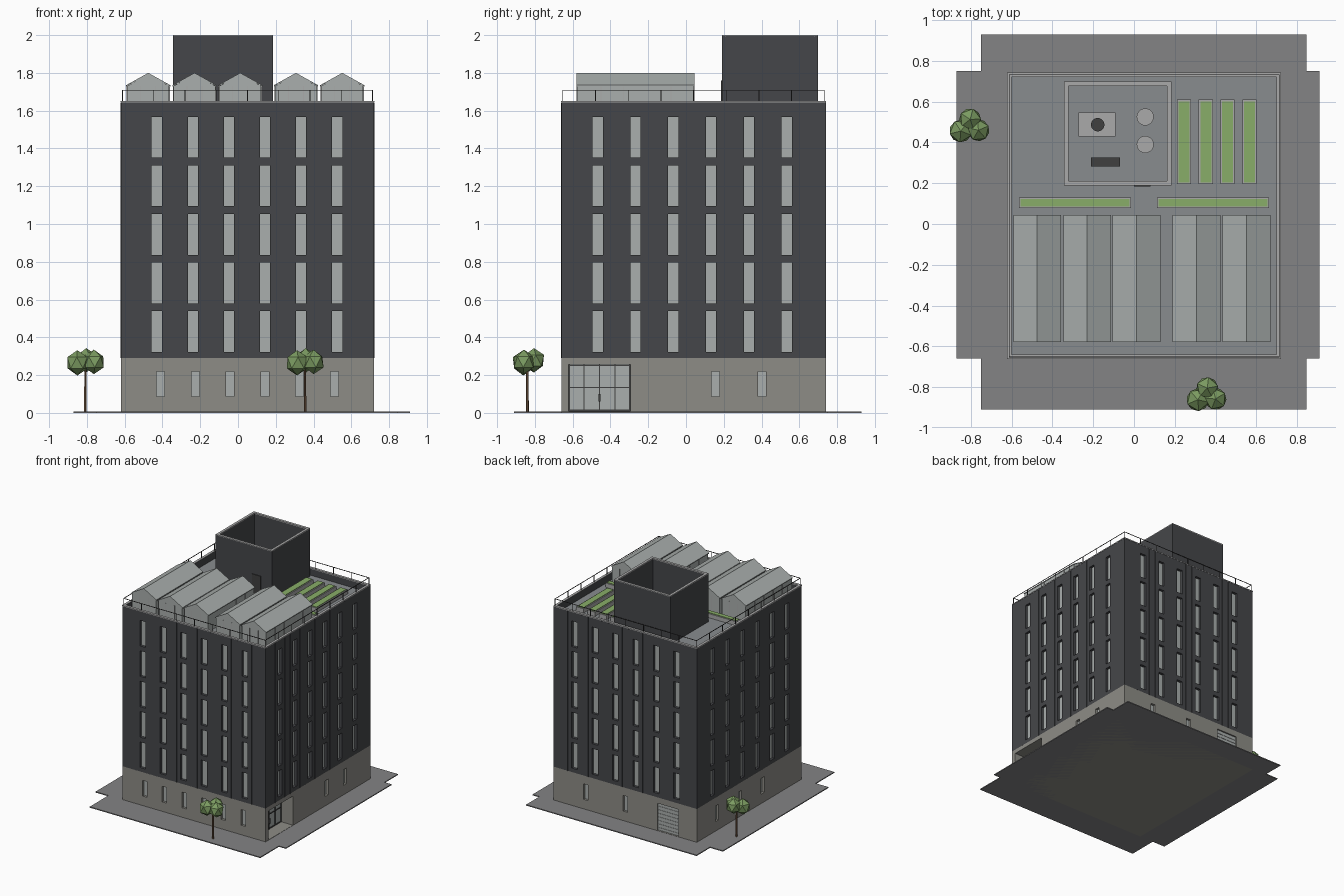
import bpy, bmesh, math
from mathutils import Matrix, Vector

if "Cube" in bpy.data.objects:
    bpy.data.objects.remove(bpy.data.objects["Cube"])


def mat(name, r, g, b):
    m = bpy.data.materials.new(name)
    m.diffuse_color = (r, g, b, 1)
    m.use_nodes = True
    m.node_tree.nodes["Principled BSDF"].inputs["Base Color"].default_value = m.diffuse_color
    return m


DARK = mat("dark_cladding", .06, .062, .068)
STONE = mat("stone", .27, .265, .24)
GLASS = mat("glass", .40, .43, .42)
PAVE = mat("paving", .23, .23, .235)
DECK = mat("deck", .25, .265, .275)
METAL = mat("metal", .40, .40, .40)
BLACK = mat("black_metal", .05, .05, .05)
GREEN = mat("planting", .25, .42, .14)
LEAF = mat("leaves", .20, .33, .12)
BARK = mat("bark", .16, .09, .05)

X0, X1, Y0, Y1 = -.62, .72, -.66, .74
BASE, TOP, ROOF = .29, 1.65, 1.59


def finish(bm, name, material):
    me = bpy.data.meshes.new(name)
    bm.to_mesh(me)
    bm.free()
    ob = bpy.data.objects.new(name, me)
    bpy.context.collection.objects.link(ob)
    if material:
        me.materials.append(material)
    return ob


def boxes(name, items, material=None):
    """One object from boxes given as (x0, x1, y0, y1, z0, z1)."""
    bm = bmesh.new()
    for a, b, c, d, e, f in items:
        m = Matrix.Translation(((a + b) / 2, (c + d) / 2, (e + f) / 2)) @ Matrix.Diagonal((b - a, d - c, f - e, 1))
        bmesh.ops.create_cube(bm, size=1, matrix=m)
    return finish(bm, name, material)


def cylinder(name, x, y, r, z0, z1, material, n=24, r2=None):
    bm = bmesh.new()
    bmesh.ops.create_cone(bm, cap_ends=True, segments=n, radius1=r, radius2=r2 or r, depth=z1 - z0,
                          matrix=Matrix.Translation((x, y, (z0 + z1) / 2)))
    return finish(bm, name, material)


def extrude_y(name, pts, y0, y1, material):
    bm = bmesh.new()
    f = bm.faces.new([bm.verts.new((x, y0, z)) for x, z in pts])
    r = bmesh.ops.extrude_face_region(bm, geom=[f])
    bmesh.ops.translate(bm, vec=(0, y1 - y0, 0), verts=[v for v in r["geom"] if isinstance(v, bmesh.types.BMVert)])
    bmesh.ops.recalc_face_normals(bm, faces=bm.faces)
    return finish(bm, name, material)


def on(side, u0, u1, z0, z1, d0, d1):
    """Box on a facade; d is the distance inward from the wall."""
    if side == "front":
        return (u0, u1, Y0 + d0, Y0 + d1, z0, z1)
    if side == "back":
        return (u0, u1, Y1 - d1, Y1 - d0, z0, z1)
    if side == "left":
        return (X0 + d0, X0 + d1, u0, u1, z0, z1)
    return (X1 - d1, X1 - d0, u0, u1, z0, z1)


def ring(x0, x1, y0, y1, t, z0, z1):
    return [(x0, x1, y0, y0 + t, z0, z1), (x0, x1, y1 - t, y1, z0, z1),
            (x0, x0 + t, y0 + t, y1 - t, z0, z1), (x1 - t, x1, y0 + t, y1 - t, z0, z1)]


def cut(ob, cutter):
    cutter.hide_render = True
    cutter.display_type = "WIRE"
    m = ob.modifiers.new("openings", "BOOLEAN")
    m.operation, m.solver, m.object = "DIFFERENCE", "EXACT", cutter
    bpy.context.view_layer.objects.active = ob
    bpy.ops.object.modifier_apply(modifier=m.name)
    bpy.data.objects.remove(cutter)


# paving with notched corners
prof = [(-.87, Y0), (-.75, Y0), (-.75, -.91), (.845, -.91), (.845, Y0), (.91, Y0),
        (.91, .75), (.845, .75), (.845, .93), (-.75, .93), (-.75, .75), (-.87, .75)]
bm = bmesh.new()
face = bm.faces.new([bm.verts.new((x, y, 0)) for x, y in prof])
r = bmesh.ops.extrude_face_region(bm, geom=[face])
bmesh.ops.translate(bm, vec=(0, 0, .008), verts=[v for v in r["geom"] if isinstance(v, bmesh.types.BMVert)])
bmesh.ops.recalc_face_normals(bm, faces=bm.faces)
finish(bm, "paving", PAVE)

# window layout
cols_x = [-.43 + .191 * i for i in range(6)]
cols_y = [-.467 + .2 * i for i in range(6)]
upper, lower, panes, ribs = [], [], [], []
for side in ("front", "back", "left", "right"):
    for u in cols_x if side in ("front", "back") else cols_y:
        for k in range(5):
            z = .323 + .257 * k
            upper.append(on(side, u - .027, u + .027, z, z + .216, -.02, .03))
            panes.append(on(side, u - .027, u + .027, z, z + .216, .022, .032))
        for s in (-.064, 0, .064):
            if s:
                ribs.append(on(side, u + s - .002, u + s + .002, BASE, TOP - .01, -.002, .002))
low = {"front": [-.41 + .184 * i for i in range(6)], "back": [.05, .42],
       "left": [-.14, .165, .47], "right": [.157, .402]}
for side, us in low.items():
    for u in us:
        lower.append(on(side, u - .021, u + .021, .088, .22, -.02, .03))
        panes.append(on(side, u - .021, u + .021, .088, .22, .02, .032))
lower.append(on("right", -.622, -.295, .01, .255, -.02, .12))
lower.append(on("back", -.45, -.25, .01, .24, -.02, .02))

# walls with openings
base = boxes("stone_base", [(X0, X1, Y0, Y1, 0, BASE)], STONE)
cut(base, boxes("base_cutter", lower))
tower = boxes("tower_walls", [(X0, X1, Y0, Y1, BASE, TOP)], DARK)
upper.append((X0 + .02, X1 - .02, Y0 + .02, Y1 - .02, ROOF - .01, 1.8))
cut(tower, boxes("tower_cutter", upper))
boxes("window_panes", panes, GLASS)
boxes("cladding_ribs", ribs, DARK)

# entrance glazing and service door
boxes("entrance_glass", [on("right", -.622, -.295, .01, .255, .112, .125)], GLASS)
bars = [on("right", y - .003, y + .003, .01, .255, .106, .115) for y in (-.618, -.54, -.458, -.376, -.298)]
bars += [on("right", -.622, -.295, z - .003, z + .003, .106, .115) for z in (.014, .135, .251)]
bars.append(on("right", -.464, -.452, .06, .1, .098, .108))
boxes("entrance_frame", bars, BLACK)
boxes("service_door", [on("back", -.45, -.25, .01, .24, .012, .025)], GLASS)
boxes("service_door_slats", [on("back", -.45, -.25, .03 + .03 * i, .033 + .03 * i, .009, .014) for i in range(7)], METAL)

# roof deck, coping and railing
boxes("roof_deck", [(X0 + .015, X1 - .015, Y0 + .015, Y1 - .015, ROOF - .02, ROOF)], DECK)
boxes("coping", ring(X0 - .002, X1 + .002, Y0 - .002, Y1 + .002, .022, TOP - .006, TOP + .002), METAL)
rx0, rx1, ry0, ry1 = X0 + .008, X1 - .008, Y0 + .008, Y1 - .008
rail = ring(rx0 - .002, rx1 + .002, ry0 - .002, ry1 + .002, .004, 1.706, 1.71)
for i in range(9):
    x, y = rx0 + (rx1 - rx0) * i / 8, ry0 + (ry1 - ry0) * i / 8
    for px, py in ((x, ry0), (x, ry1), (rx0, y), (rx1, y)):
        rail.append((px - .002, px + .002, py - .002, py + .002, TOP, 1.708))
boxes("railing", rail, BLACK)

# plant room enclosure and equipment
px0, px1, py0, py1 = -.343, .184, .19, .70
boxes("plant_room_walls", ring(px0, px1, py0, py1, .02, ROOF, 1.994), DARK)
boxes("plant_room_coping", ring(px0, px1, py0, py1, .022, 1.992, 2.0), METAL)
boxes("plant_room_floor", [(px0 + .01, px1 - .01, py0 + .01, py1 - .01, ROOF, ROOF + .02)], DECK)
boxes("plant_room_door", [(0, .08, py0 - .006, py0 + .002, ROOF, 1.76)], BLACK)
boxes("air_unit", [(-.272, -.09, .43, .547, ROOF, 1.70)], METAL)
cylinder("air_unit_fan", -.178, .487, .033, 1.70, 1.715, BLACK)
boxes("duct", [(-.212, -.068, .283, .327, ROOF, 1.66)], BLACK)
for i, y in enumerate((.39, .525)):
    cylinder("water_tank_%d" % i, .055, y, .042, ROOF, 1.72, METAL)

# planters
beds = [(-.565, -.015, .078, .13), (.112, .662, .078, .13)]
beds += [(.21 + .107 * i, .28 + .107 * i, .195, .61) for i in range(4)]
frames, soil = [], []
for a, b, c, d in beds:
    frames += ring(a, b, c, d, .01, ROOF, 1.625)
    soil.append((a + .008, b - .008, c + .008, d - .008, ROOF, 1.63))
boxes("planter_frames", frames, METAL)
boxes("planter_beds", soil, GREEN)

# greenhouses with pitched roofs and glazing bars
for i, x in enumerate((-.475, -.23, .012, .307, .552)):
    w, y0, y1 = .117, -.58, .045
    extrude_y("greenhouse_%d" % i, [(x - w + .006, ROOF), (x + w - .006, ROOF), (x + w - .006, 1.73),
                                    (x, 1.795), (x - w + .006, 1.73)], y0 + .004, y1 - .004, GLASS)
    extrude_y("greenhouse_roof_%d" % i, [(x - w, 1.728), (x, 1.793), (x + w, 1.728), (x + w, 1.735),
                                         (x, 1.80), (x - w, 1.735)], y0, y1, GLASS)
    g = [(x + s - .002, x + s + .002, y0 + .001, y1 - .001, ROOF, 1.73) for s in (-.04, .04)]
    g += [(x - w + .003, x + w - .003, y - .002, y + .002, ROOF, 1.73) for y in (-.45, -.33, -.2, -.08)]
    boxes("greenhouse_bars_%d" % i, g, METAL)

# trees
for i, (x, y, a) in enumerate(((-.808, .478, 0), (.355, -.84, .15))):
    cylinder("tree_trunk_%d" % i, x, y, .008, .005, .25, BARK, 6, .006)
    bm = bmesh.new()
    for dx, dy, dz, rad in ((-.042, -.022, .265, .062), (.045, -.018, .27, .06), (.004, .035, .278, .06)):
        m = Matrix.Translation((x + dx, y + dy, dz)) @ Matrix.Rotation(a + dx * 9, 4, "Z") @ Matrix.Diagonal((1, 1, 1.08, 1))
        bmesh.ops.create_icosphere(bm, subdivisions=1, radius=rad, matrix=m)
    finish(bm, "tree_crown_%d" % i, LEAF)
